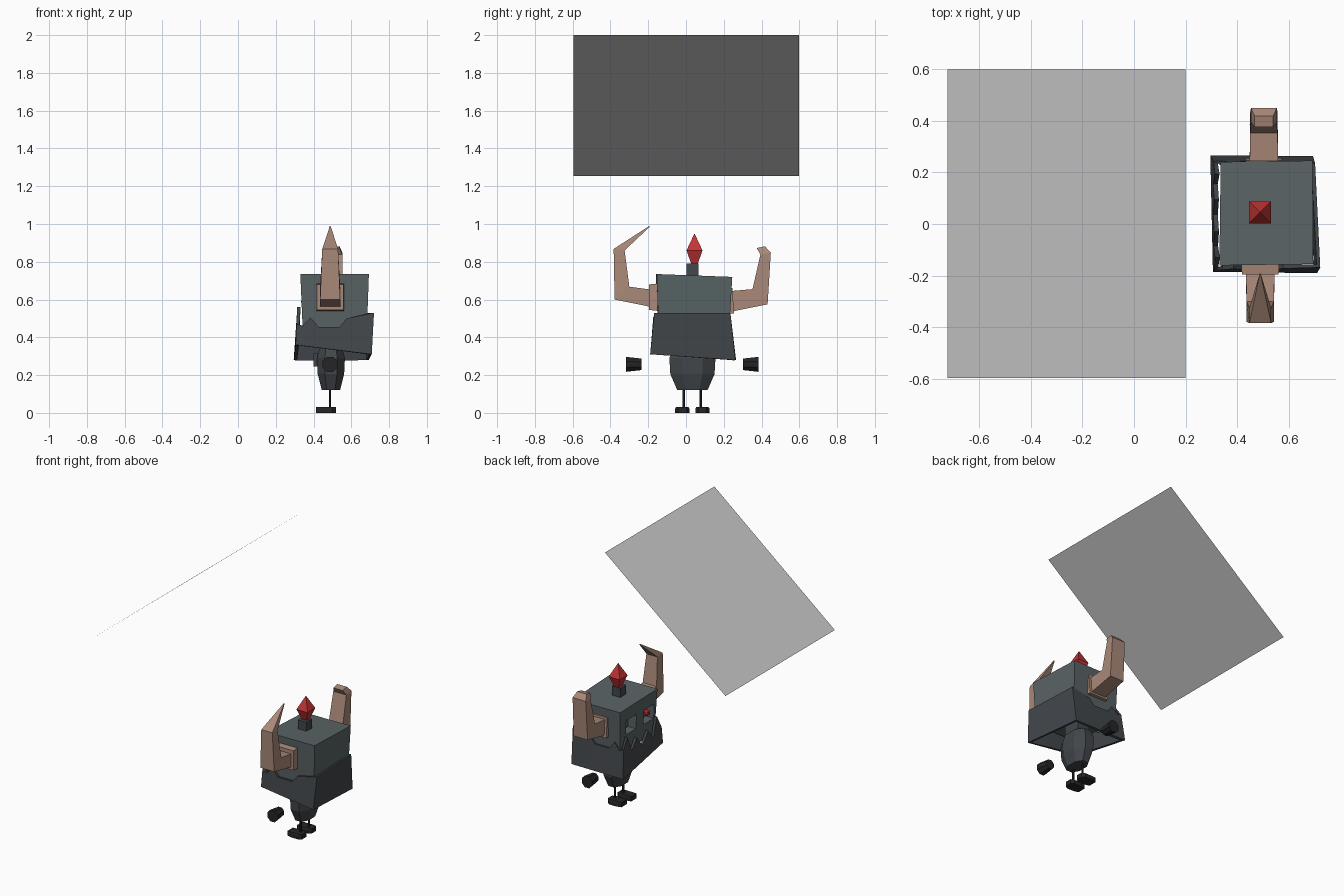
import bpy, bmesh, math
from mathutils import Vector, Matrix

if "Cube" in bpy.data.objects:
    bpy.data.objects.remove(bpy.data.objects["Cube"])


def material(name, rgb):
    m = bpy.data.materials.new(name)
    m.diffuse_color = (*rgb, 1)
    m.use_nodes = True
    m.node_tree.nodes["Principled BSDF"].inputs["Base Color"].default_value = m.diffuse_color
    return m


STEEL = material("steel", (0.10, 0.125, 0.13))
IRON = material("dark_iron", (0.055, 0.062, 0.07))
BONE = material("horn_brown", (0.40, 0.25, 0.19))
RED = material("red", (0.55, 0.035, 0.035))
BLACK = material("black", (0.018, 0.018, 0.02))


def finish(name, bm, mat=None):
    bmesh.ops.recalc_face_normals(bm, faces=bm.faces)
    me = bpy.data.meshes.new(name)
    bm.to_mesh(me)
    bm.free()
    ob = bpy.data.objects.new(name, me)
    bpy.context.collection.objects.link(ob)
    if mat:
        me.materials.append(mat)
    return ob


def loft(name, rings, mat):
    """Skin equal-length rings of points and cap both ends."""
    bm = bmesh.new()
    vs = [[bm.verts.new(p) for p in r] for r in rings]
    n = len(rings[0])
    for a, b in zip(vs, vs[1:]):
        for i in range(n):
            j = (i + 1) % n
            bm.faces.new((a[i], a[j], b[j], b[i]))
    bm.faces.new(vs[0])
    bm.faces.new(vs[-1])
    return finish(name, bm, mat)


def rect(x0, x1, y0, y1, z):
    return [(x0, y0, z), (x1, y0, z), (x1, y1, z), (x0, y1, z)]


def box(name, x0, x1, y0, y1, z0, z1, mat):
    return loft(name, [rect(x0, x1, y0, y1, z0), rect(x0, x1, y0, y1, z1)], mat)


def octagon(cx, cy, hx, hy, z, k=0.45):
    return [(cx + sx * hx, cy + sy * hy, z) for sx, sy in
            ((-k, -1), (k, -1), (1, -k), (1, k), (k, 1), (-k, 1), (-1, k), (-1, -k))]


def cone(name, r1, r2, depth, matrix, mat, sides=8):
    bm = bmesh.new()
    bmesh.ops.create_cone(bm, cap_ends=True, segments=sides, radius1=r1,
                          radius2=r2, depth=depth, matrix=matrix)
    return finish(name, bm, mat)


# slanted panel floating above
bm = bmesh.new()
bm.faces.new([bm.verts.new(p) for p in ((-0.72, -0.595, 1.255), (0.2, -0.595, 2.0),
                                        (0.2, 0.598, 2.0), (-0.72, 0.598, 1.255))])
finish("slanted_panel", bm)

# head block, slightly tilted on top, with two eye sockets
head = loft("head", [rect(0.343, 0.682, -0.145, 0.228, 0.43),
                     [(0.33, -0.16, 0.735), (0.693, -0.155, 0.735),
                      (0.69, 0.245, 0.72), (0.335, 0.24, 0.72)]], STEEL)
for side, y in (("right", -0.075), ("left", 0.115)):
    cut = box(side + "_socket_cutter", 0.25, 0.40, y - 0.055, y + 0.055, 0.54, 0.64, IRON)
    cut.hide_render = True
    cut.hide_set(True)
    mod = head.modifiers.new("socket", 'BOOLEAN')
    mod.object = cut
    mod.operation = 'DIFFERENCE'
    mod.solver = 'EXACT'
bm = bmesh.new()
bmesh.ops.create_icosphere(bm, subdivisions=1, radius=0.024,
                           matrix=Matrix.Translation((0.355, -0.08, 0.595)))
finish("eye", bm, RED)

# jaw: open ring of walls with a jagged rim
low = [Vector(p) for p in ((0.305, -0.185, 0.36), (0.708, -0.19, 0.31),
                           (0.692, 0.262, 0.28), (0.295, 0.265, 0.28))]
top = [Vector(p) for p in ((0.312, -0.172, 0.53), (0.72, -0.168, 0.53),
                           (0.70, 0.235, 0.53), (0.312, 0.235, 0.53))]
flank = [(0, 0.47), (0.08, 0.46), (0.18, 0.505), (0.29, 0.455), (0.56, 0.455), (0.65, 0.50)]
teeth = [(0, 0.47), (0.1, 0.54), (0.22, 0.43), (0.35, 0.50), (0.5, 0.425),
         (0.65, 0.50), (0.78, 0.43), (0.9, 0.56)]
walls = [flank, [(0, 0.53)], [(0, 0.53)] + [(1 - t, z) for t, z in reversed(flank[1:])], teeth]
bm = bmesh.new()
pairs = []
for i, wall in enumerate(walls):
    j = (i + 1) % 4
    for t, z in wall:
        b, u = low[i].lerp(low[j], t), top[i].lerp(top[j], t)
        pairs.append((bm.verts.new(b), bm.verts.new(b.lerp(u, (z - b.z) / (u.z - b.z)))))
for (a, b), (c, d) in zip(pairs, pairs[1:] + pairs[:1]):
    bm.faces.new((a, c, d, b))
jaw = finish("jaw", bm, IRON)
mod = jaw.modifiers.new("thickness", 'SOLIDIFY')
mod.thickness = 0.018
mod.offset = -1

# torso
loft("torso", [octagon(0.492, 0.034, hx, hy, z) for hx, hy, z in
               ((0.048, 0.08, 0.12), (0.07, 0.117, 0.205),
                (0.074, 0.122, 0.29), (0.06, 0.1, 0.345))], IRON)
box("neck", 0.45, 0.54, -0.03, 0.1, 0.34, 0.44, IRON)
box("chest_clasp", 0.40, 0.43, 0.0, 0.07, 0.245, 0.315, IRON)

# legs, feet and floating hands
for side, y, s, hand_y in (("right", -0.012, -1, -0.277), ("left", 0.079, 1, 0.343)):
    cone(side + "_leg", 0.007, 0.007, 0.11, Matrix.Translation((0.487, y, 0.075)), BLACK, 6)
    c = y + s * 0.008
    loft(side + "_foot",
         [[(0.412, c - 0.03, z), (0.45, c - 0.038 + d, z), (0.50, c - 0.038 + d, z),
           (0.52, c - 0.022, z), (0.52, c + 0.022, z), (0.50, c + 0.038 - d, z),
           (0.45, c + 0.038 - d, z), (0.412, c + 0.03, z)]
          for z, d in ((0, 0), (0.022, 0), (0.032, 0.006))], BLACK)
    turn = Matrix.Rotation(-s * math.pi / 2, 4, 'X') @ Matrix.Rotation(math.pi / 8, 4, 'Z')
    cone(side + "_hand", 0.033, 0.043, 0.083,
         Matrix.Translation((0.487, hand_y, 0.257)) @ turn, BLACK)


# horns: rectangular sections (outer y, z, inner y, z, half width)
def horn(name, cx, sections):
    loft(name, [[(cx - h, y0, z0), (cx + h, y0, z0), (cx + h, y1, z1), (cx - h, y1, z1)]
                for y0, z0, y1, z1, h in sections], BONE)


horn("right_horn_plate", 0.488, [(-0.15, 0.54, -0.15, 0.685, 0.073),
                                 (-0.195, 0.545, -0.195, 0.68, 0.071)])
horn("right_horn", 0.488, [(-0.18, 0.56, -0.18, 0.652, 0.055), (-0.378, 0.60, -0.30, 0.668, 0.053),
                           (-0.383, 0.868, -0.325, 0.86, 0.042), (-0.195, 0.989, -0.192, 0.985, 0.002)])
horn("left_horn_plate", 0.502, [(0.222, 0.525, 0.222, 0.67, 0.073),
                                (0.255, 0.525, 0.245, 0.66, 0.071)])
horn("left_horn", 0.502, [(0.235, 0.535, 0.235, 0.645, 0.055), (0.432, 0.575, 0.352, 0.655, 0.053),
                          (0.449, 0.848, 0.394, 0.838, 0.05), (0.418, 0.882, 0.374, 0.873, 0.036)])

# crest: block and four-sided gem
box("gem_base", 0.455, 0.52, 0.003, 0.066, 0.72, 0.79, IRON)
for part, r1, r2, z0, z1 in (("gem_bottom", 0.022, 0.06, 0.785, 0.86),
                             ("gem_top", 0.06, 0, 0.86, 0.95)):
    cone(part, r1, r2, z1 - z0, Matrix.Translation((0.487, 0.045, (z0 + z1) / 2))
         @ Matrix.Rotation(math.pi / 4, 4, 'Z'), RED, 4)
